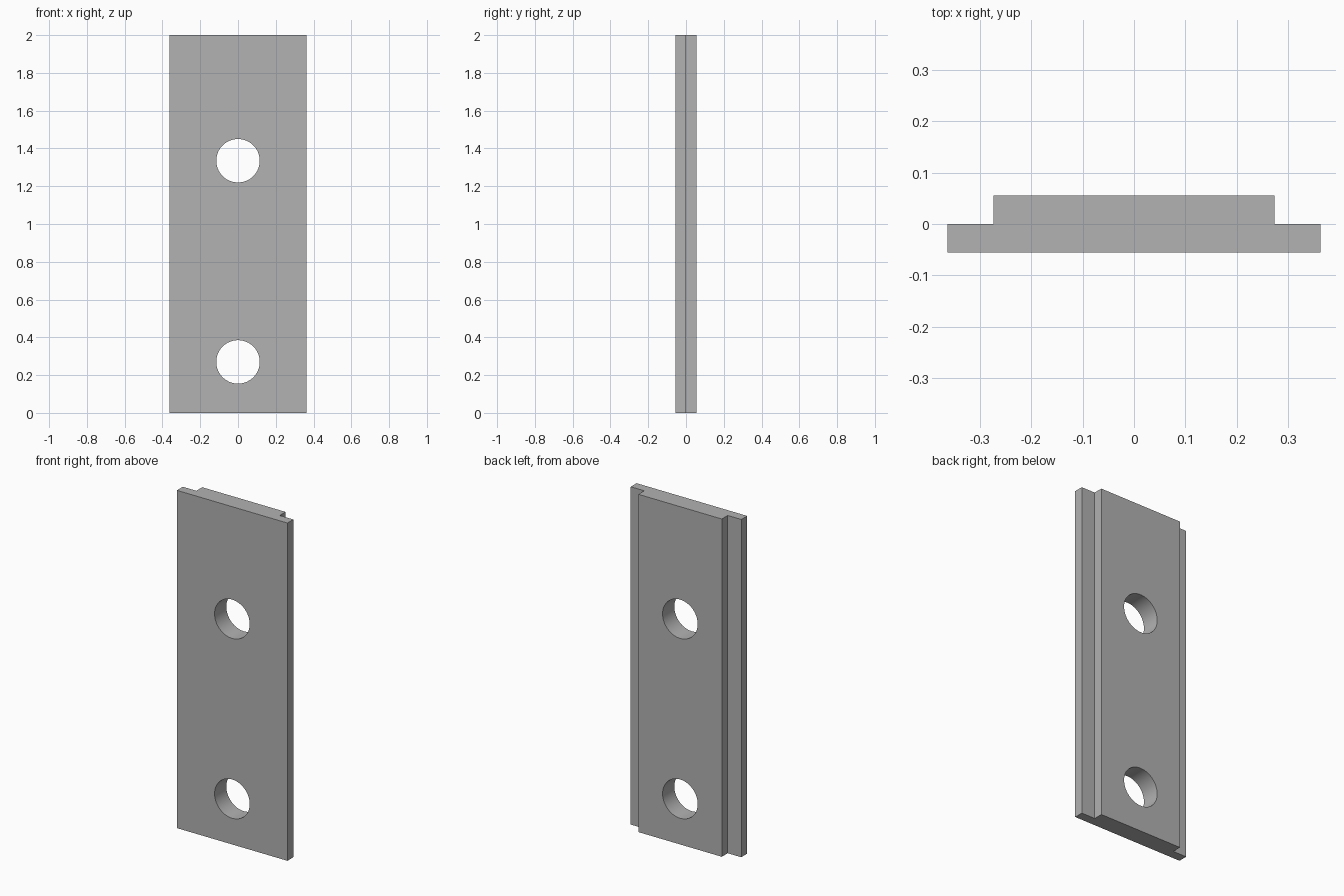
import bpy
import bmesh
import math

if "Cube" in bpy.data.objects:
    bpy.data.objects.remove(bpy.data.objects["Cube"], do_unlink=True)

HEIGHT = 2.0
HALF_DEPTH = 0.055
FLANGE_HALF = 0.362
RIB_HALF = 0.273
HOLE_RADIUS = 0.115
HOLE_HEIGHTS = (0.27, 1.335)

# Plain grey finish
grey = bpy.data.materials.new("plain grey")
grey.use_nodes = True
colour = (0.445, 0.445, 0.445, 1)
grey.diffuse_color = colour
grey.node_tree.nodes["Principled BSDF"].inputs["Base Color"].default_value = colour

# Stepped plate: half profile mirrored across x, then extruded upwards
half = [(FLANGE_HALF, -HALF_DEPTH), (FLANGE_HALF, 0),
        (RIB_HALF, 0), (RIB_HALF, HALF_DEPTH)]
profile = half + [(-x, y) for x, y in reversed(half)]
bm = bmesh.new()
base = bm.faces.new([bm.verts.new((x, y, 0)) for x, y in profile])
top = bmesh.ops.extrude_face_region(bm, geom=[base])["geom"]
bmesh.ops.translate(bm, vec=(0, 0, HEIGHT),
                    verts=[v for v in top if isinstance(v, bmesh.types.BMVert)])
bmesh.ops.recalc_face_normals(bm, faces=bm.faces)
mesh = bpy.data.meshes.new("stepped_plate")
bm.to_mesh(mesh)
bm.free()
mesh.materials.append(grey)
plate = bpy.data.objects.new("stepped_plate", mesh)
bpy.context.collection.objects.link(plate)

# Two round bolt holes through the plate
cutters = []
for z in HOLE_HEIGHTS:
    bpy.ops.mesh.primitive_cylinder_add(vertices=64, radius=HOLE_RADIUS, depth=0.5,
                                        location=(0, 0, z),
                                        rotation=(math.pi / 2, 0, 0))
    cutter = bpy.context.object
    cutter.name = "hole_cutter"
    cutter.hide_render = True
    cutter.data.materials.append(grey)
    cutters.append(cutter)
    cut = plate.modifiers.new("bolt hole", 'BOOLEAN')
    cut.operation = 'DIFFERENCE'
    cut.solver = 'EXACT'
    cut.object = cutter

bpy.ops.object.select_all(action='DESELECT')
plate.select_set(True)
bpy.context.view_layer.objects.active = plate
for name in [m.name for m in plate.modifiers]:
    bpy.ops.object.modifier_apply(modifier=name)
for cutter in cutters:
    bpy.data.objects.remove(cutter, do_unlink=True)

# Smooth hole walls, crisp plate edges
bpy.ops.object.shade_smooth_by_angle(angle=math.radians(30))
